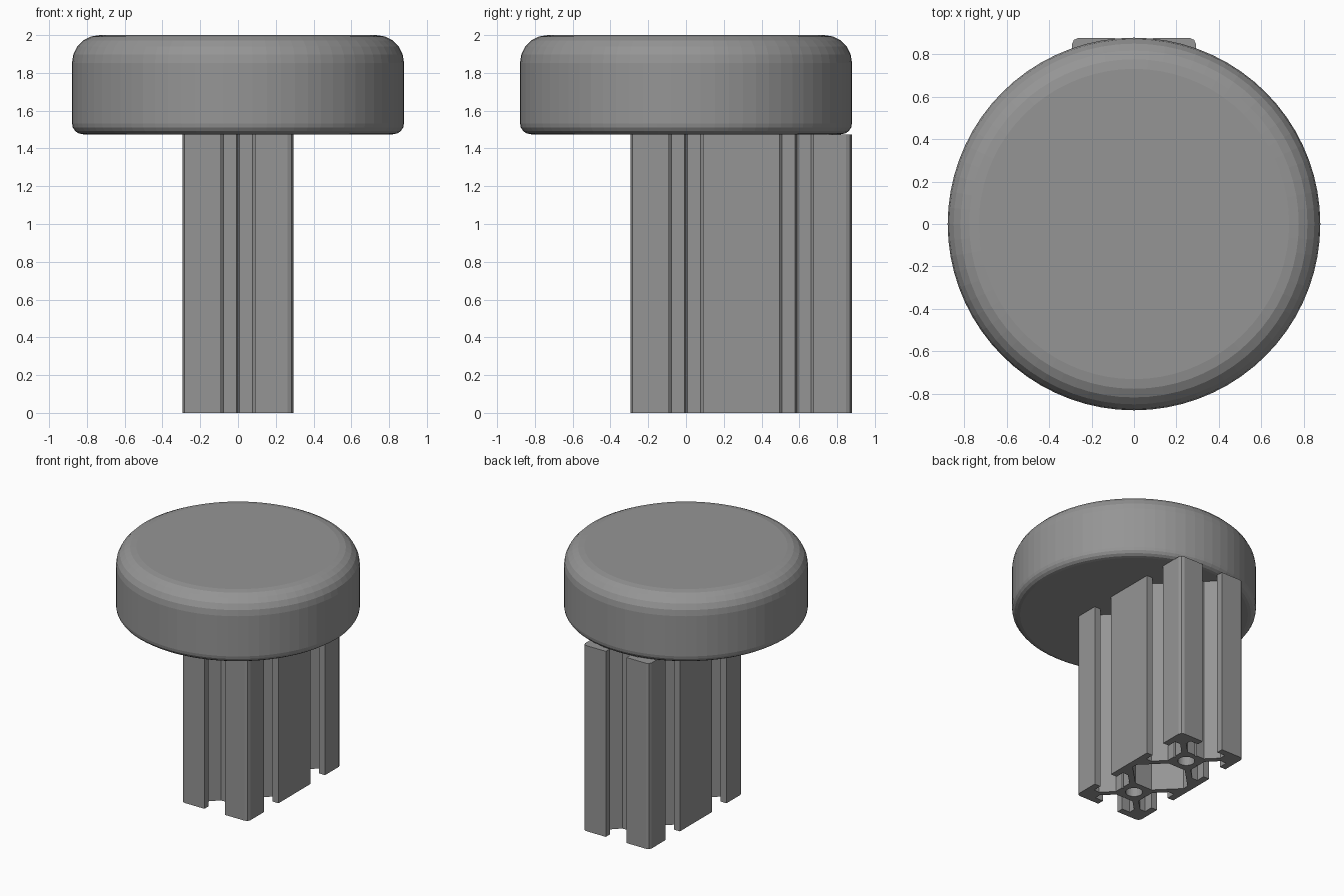
import bpy, bmesh, math

if "Cube" in bpy.data.objects:
    bpy.data.objects.remove(bpy.data.objects["Cube"])

S = 0.02925          # one profile millimetre in scene units
POST_H = 1.475

grey = bpy.data.materials.new("dark_grey")
grey.diffuse_color = (0.3, 0.3, 0.3, 1)
grey.use_nodes = True
grey.node_tree.nodes["Principled BSDF"].inputs["Base Color"].default_value = grey.diffuse_color

# ---- slotted double post: one closed outline built from repeated slots ----
half_slot = [(0.25, 3.66), (2.6, 3.66), (5.5, 6.56), (5.5, 8.2), (3.1, 8.2), (3.1, 10)]
slot = [(-x, y) for x, y in reversed(half_slot)] + [(0, 3.25)] + half_slot
corner = [(9, 10), (9.7, 9.7), (10, 9)]


def turn(points, quarters, oy):
    """Rotate clockwise by quarter turns, then shift along y."""
    for _ in range(quarters):
        points = [(y, -x) for x, y in points]
    return [(x, y + oy) for x, y in points]


outline = []
for q, oy, has_corner in [(0, 20, True), (1, 20, False), (1, 0, True),
                          (2, 0, True), (3, 0, False), (3, 20, True)]:
    outline += turn(slot, q, oy)
    if has_corner:
        outline += turn(corner, q, oy)

# Screw bores and the hollow between the two cores
loops = [outline]
for oy in (0, 20):
    loops.append([(2.1 * math.cos(a), oy + 2.1 * math.sin(a))
                  for a in (2 * math.pi * i / 24 for i in range(24))])
side = [(2.6, 3.66), (8.2, 9.26), (8.2, 10.74), (2.6, 16.34)]
loops.append(side + [(-x, y) for x, y in reversed(side)])

curve = bpy.data.curves.new("slotted_post", 'CURVE')
curve.dimensions = '2D'
curve.fill_mode = 'BOTH'
curve.extrude = POST_H / 2
for pts in loops:
    sp = curve.splines.new('POLY')
    sp.points.add(len(pts) - 1)
    for p, (x, y) in zip(sp.points, pts):
        p.co = (x * S, y * S, 0, 1)
    sp.use_cyclic_u = True
post = bpy.data.objects.new("slotted_post", curve)
post.location.z = POST_H / 2
bpy.context.collection.objects.link(post)
bpy.context.view_layer.objects.active = post
post.select_set(True)
bpy.ops.object.convert(target='MESH')
post = bpy.context.view_layer.objects.active
bm = bmesh.new()
bm.from_mesh(post.data)
bmesh.ops.remove_doubles(bm, verts=bm.verts, dist=1e-5)
bmesh.ops.recalc_face_normals(bm, faces=bm.faces)
bm.to_mesh(post.data)
bm.free()
bpy.ops.object.shade_flat()
post.data.materials.append(grey)
post.select_set(False)


# ---- round cap: lathed disc with a small lower and large upper fillet ----
def arc(cx, cz, r, a0, a1, n):
    return [(cx + r * math.cos(math.radians(a0 + (a1 - a0) * i / n)),
             cz + r * math.sin(math.radians(a0 + (a1 - a0) * i / n))) for i in range(n + 1)]


R, RB, RT = 0.879, 0.058, 0.147
profile = ([(0, POST_H)] + arc(R - RB, POST_H + RB, RB, -90, 0, 4)
           + arc(R - RT, 2 - RT, RT, 0, 90, 5) + [(0, 2)])
bm = bmesh.new()
vs = [bm.verts.new((r, 0, z)) for r, z in profile]
es = [bm.edges.new(pair) for pair in zip(vs, vs[1:])]
bmesh.ops.spin(bm, geom=vs + es, cent=(0, 0, 0), axis=(0, 0, 1),
               angle=2 * math.pi, steps=72)
bmesh.ops.remove_doubles(bm, verts=bm.verts, dist=1e-5)
bmesh.ops.recalc_face_normals(bm, faces=bm.faces)
mesh = bpy.data.meshes.new("round_cap")
bm.to_mesh(mesh)
bm.free()
mesh.materials.append(grey)
cap = bpy.data.objects.new("round_cap", mesh)
bpy.context.collection.objects.link(cap)
